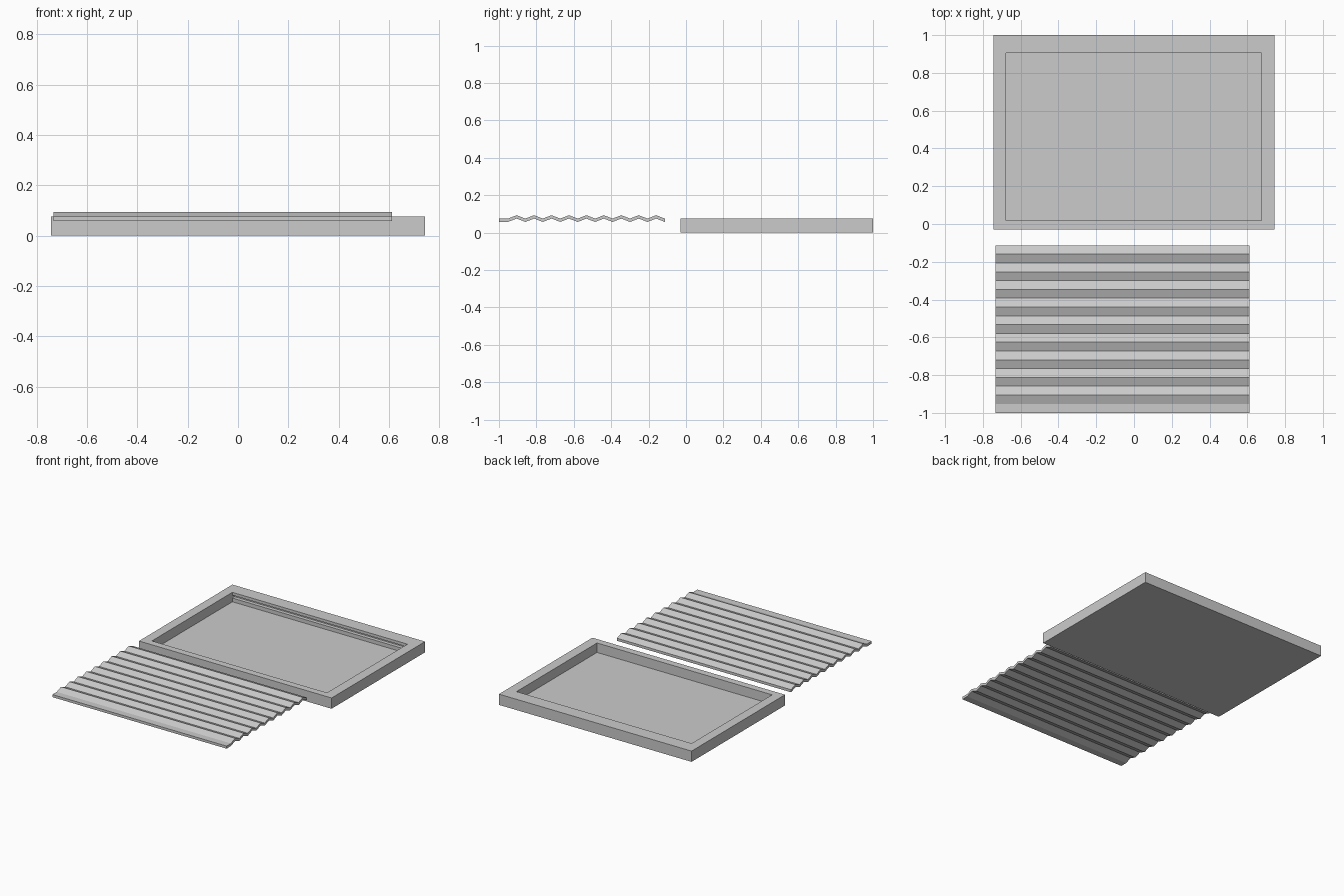
import bpy, bmesh

cube = bpy.data.objects.get("Cube")
if cube:
    bpy.data.objects.remove(cube, do_unlink=True)

# One plain grey for everything
grey = bpy.data.materials.new("plain_grey")
grey.use_nodes = True
colour = (0.6, 0.6, 0.6, 1)
grey.diffuse_color = colour
grey.node_tree.nodes["Principled BSDF"].inputs["Base Color"].default_value = colour


def extrude_profile(name, profile, x0, x1):
    """Solid made by sweeping a closed (y, z) profile along x."""
    bm = bmesh.new()
    face = bm.faces.new([bm.verts.new((x0, y, z)) for y, z in profile])
    swept = bmesh.ops.extrude_face_region(bm, geom=[face])["geom"]
    verts = [g for g in swept if isinstance(g, bmesh.types.BMVert)]
    bmesh.ops.translate(bm, verts=verts, vec=(x1 - x0, 0, 0))
    bmesh.ops.recalc_face_normals(bm, faces=bm.faces)
    mesh = bpy.data.meshes.new(name)
    bm.to_mesh(mesh)
    bm.free()
    mesh.materials.append(grey)
    obj = bpy.data.objects.new(name, mesh)
    bpy.context.collection.objects.link(obj)
    return obj


def box_profile(y0, y1, z0, z1):
    return [(y0, z0), (y1, z0), (y1, z1), (y0, z1)]


# Tray: a slab with a rectangular recess and a slot undercut in its back wall
tray = extrude_profile("tray", box_profile(-0.03, 1.0, 0, 0.075), -0.743, 0.743)
recess = [(0.018, 0.009), (0.905, 0.009), (0.905, 0.035), (0.93, 0.035),
          (0.93, 0.055), (0.905, 0.055), (0.905, 0.1), (0.018, 0.1)]
cutter = extrude_profile("recess_cutter", recess, -0.677, 0.674)
cutter.hide_render = True
cutter.hide_viewport = True
cut = tray.modifiers.new("recess", 'BOOLEAN')
cut.operation = 'DIFFERENCE'
cut.solver = 'EXACT'
cut.object = cutter

# Corrugated sheet: flat front lip, then nine ridges
THICK, LOW, HIGH = 0.018, 0.057, 0.075
first, last, ridges = -0.952, -0.113, 9
step = (last - first) / (2 * ridges)
under = [(-1.0, LOW)]
under += [(first + i * step, HIGH if i % 2 else LOW) for i in range(2 * ridges + 1)]
over = [(y, z + THICK) for y, z in reversed(under)]
extrude_profile("corrugated_sheet", under + over, -0.732, 0.612)
